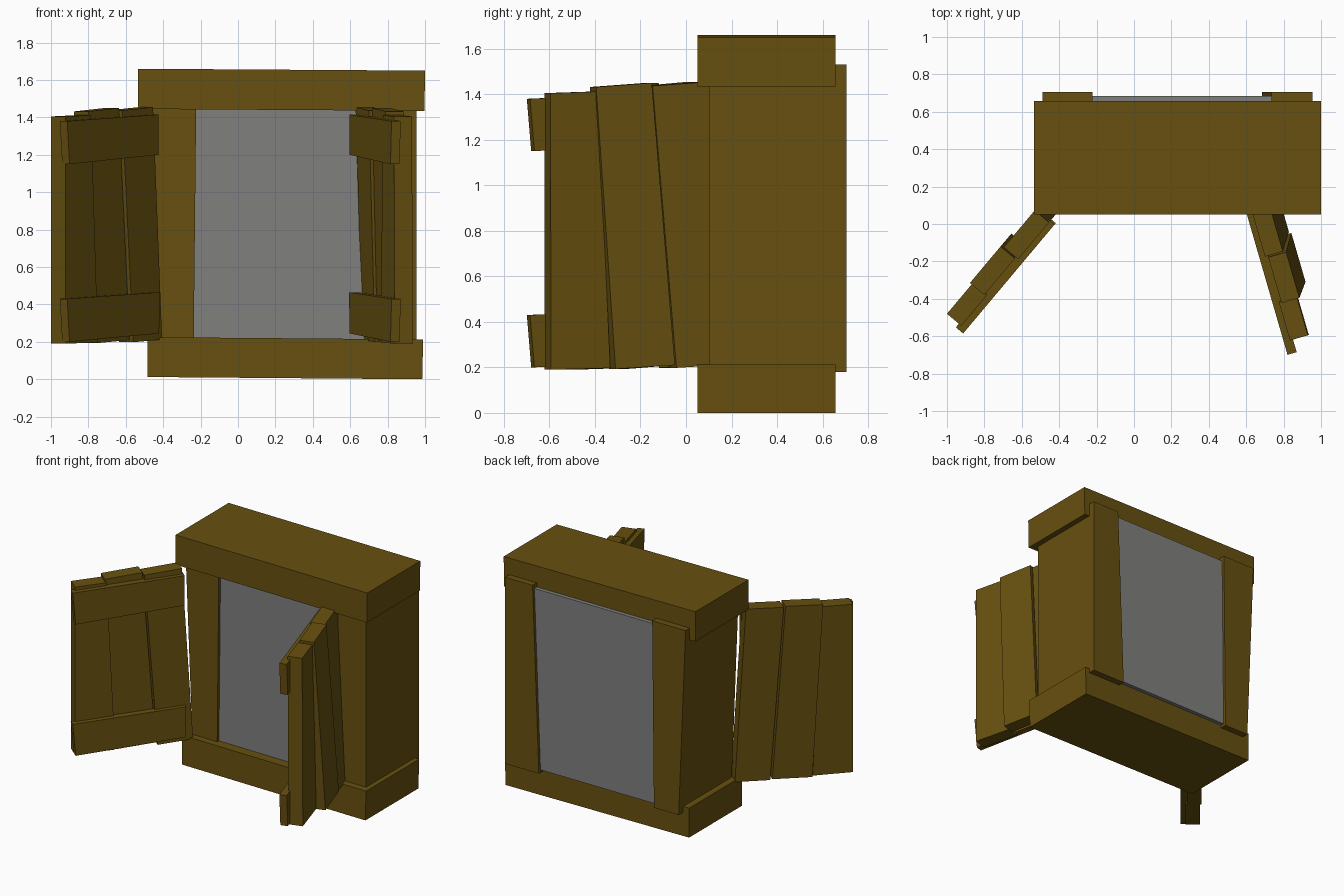
import bpy, bmesh
from mathutils import Vector

if "Cube" in bpy.data.objects:
    bpy.data.objects.remove(bpy.data.objects["Cube"])


def material(name, rgb):
    m = bpy.data.materials.new(name)
    m.diffuse_color = (*rgb, 1)
    m.use_nodes = True
    m.node_tree.nodes["Principled BSDF"].inputs["Base Color"].default_value = m.diffuse_color
    return m


WOOD = material("brown wood", (0.136, 0.080, 0.005))
GLASS = material("grey pane", (0.214, 0.214, 0.212))


def slab(name, quad, n0, n1, mat, origin=(0, 0), d=(1, 0), n=(0, 1), flare=0.0):
    """Extrude a quad of (along, z) points between offsets n0 and n1.
    flare pushes the lower two points along the normal."""
    o, d, n = (Vector((*v, 0)) for v in (origin, d, n))
    bm = bmesh.new()
    mid = sum(p[1] for p in quad) / 4
    rings = []
    for off in (n0, n1):
        rings.append([bm.verts.new(o + d * s + n * (off + (flare if z < mid else 0))
                                   + Vector((0, 0, z))) for s, z in quad])
    a, b = rings
    bm.faces.new(a)
    bm.faces.new(b[::-1])
    for i in range(4):
        j = (i + 1) % 4
        bm.faces.new((a[i], b[i], b[j], a[j]))
    bmesh.ops.recalc_face_normals(bm, faces=bm.faces)
    me = bpy.data.meshes.new(name)
    bm.to_mesh(me)
    bm.free()
    me.materials.append(mat)
    ob = bpy.data.objects.new(name, me)
    bpy.context.collection.objects.link(ob)
    return ob


# window frame: slightly crooked beams and posts
slab("top_beam", [(-.535, 1.445), (.997, 1.435), (1.0, 1.65), (-.535, 1.66)], .05, .657, WOOD)
slab("bottom_beam", [(-.485, .012), (.985, 0), (.99, .213), (-.485, .225)], .05, .657, WOOD)
slab("left_post", [(-.435, .18), (-.237, .18), (-.223, 1.53), (-.49, 1.53)], .10, .705, WOOD)
slab("right_post", [(.685, .18), (.955, .18), (.955, 1.53), (.735, 1.53)], .10, .705, WOOD)

# pane filling the opening
slab("window_pane", [(-.255, .2), (.735, .2), (.735, 1.5), (-.255, 1.5)], .12, .685, GLASS)


def shutter(side, tip, d, n, flares, over):
    """Three crooked planks and two battens; 'along' runs from tip to hinge,
    the normal points from the outer plank face towards the battens."""
    planks = [
        [(0, .19), (.272, .197), (.215, 1.412), (0, 1.405)],
        [(.278, .193), (.55, .21), (.46, 1.45), (.205, 1.432)],
        [(.56, .198), (.80, .212), (.725, 1.455), (.468, 1.437)],
    ]
    offsets = [(0, .10), (-.012, .088), (.004, .104)]
    for i, (quad, (n0, n1), f) in enumerate(zip(planks, offsets, flares)):
        slab(f"{side}_shutter_plank_{i + 1}", quad, n0, n1, WOOD, tip, d, n, f)
    battens = {
        "upper": [(-over + .02, 1.15), (.735, 1.2), (.735, 1.415), (-over, 1.38)],
        "lower": [(-over + .02, .2), (.74, .245), (.745, .465), (-over, .43)],
    }
    for k, quad in battens.items():
        slab(f"{side}_shutter_{k}_batten", quad, .083, .134, WOOD, tip, d, n)


# open shutters, each swung to its own angle
shutter("left", (-1.0, -.48), (.643, .766), (.766, -.643), (0, 0, 0), .025)
shutter("right", (.93, -.595), (-.278, .96), (-.96, -.278), (-.005, -.055, -.06), .07)
